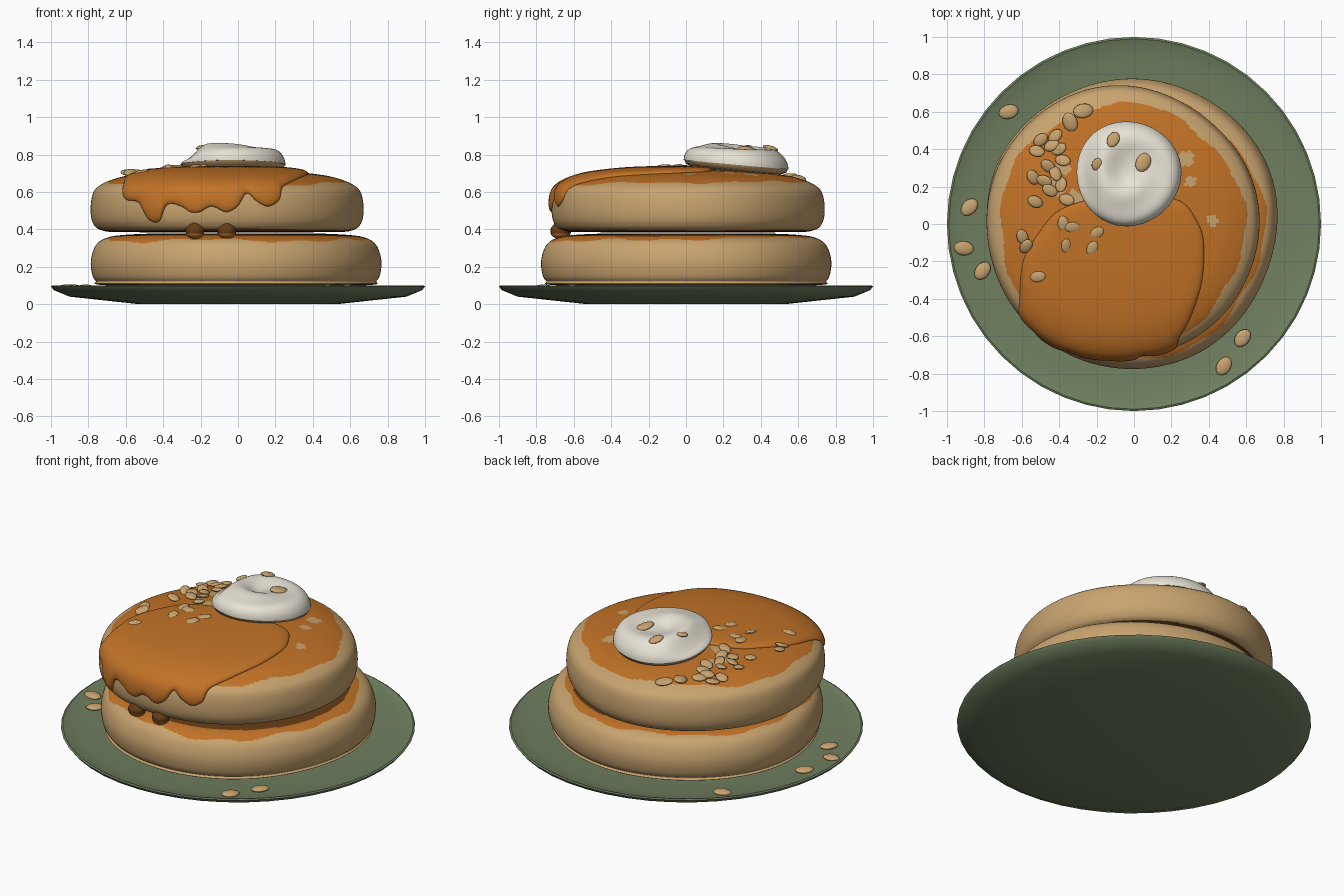
import bpy, bmesh, math, random
from math import sin, cos, pi, radians, hypot, atan2, exp
from mathutils import Vector, Matrix, Euler

if "Cube" in bpy.data.objects:
    bpy.data.objects.remove(bpy.data.objects["Cube"])
random.seed(4)


def material(name, color):
    mat = bpy.data.materials.new(name)
    mat.use_nodes = True
    mat.diffuse_color = (*color, 1)
    mat.node_tree.nodes["Principled BSDF"].inputs["Base Color"].default_value = (*color, 1)
    return mat


golden = material("golden_batter", (0.58, 0.37, 0.16))
amber = material("amber_syrup", (0.54, 0.17, 0.02))
brown = material("dark_brown", (0.13, 0.045, 0.008))
white = material("whipped_white", (0.83, 0.79, 0.69))
green = material("sage_green", (0.16, 0.215, 0.115))


def finish(name, bm, mats, rule=None, sharp=60):
    """Turn a bmesh into a smooth object, colouring faces by a rule."""
    bmesh.ops.recalc_face_normals(bm, faces=bm.faces)
    if rule:
        for face in bm.faces:
            face.material_index = rule(face.calc_center_median())
    mesh = bpy.data.meshes.new(name)
    bm.to_mesh(mesh)
    bm.free()
    for mat in mats:
        mesh.materials.append(mat)
    mesh.shade_smooth()
    mesh.set_sharp_from_angle(angle=radians(sharp))
    obj = bpy.data.objects.new(name, mesh)
    bpy.context.collection.objects.link(obj)
    return obj


def loft(name, rows, mats, rule=None, sharp=60, cap_end=True):
    """Bridge a list of closed rings of points."""
    bm = bmesh.new()
    rings = [[bm.verts.new(p) for p in row] for row in rows]
    for a, b in zip(rings, rings[1:]):
        for i in range(len(a)):
            k = (i + 1) % len(a)
            bm.faces.new((a[i], a[k], b[k], b[i]))
    bm.faces.new(rings[0])
    if cap_end:
        bm.faces.new(rings[-1])
    return finish(name, bm, mats, rule, sharp)


def spline(points, steps, closed=False):
    """Catmull-Rom curve through 2D points."""
    pts = [Vector(p) for p in points]
    n = len(pts)
    get = (lambda j: pts[j % n]) if closed else (lambda j: pts[max(0, min(n - 1, j))])
    out = []
    for i in range(n if closed else n - 1):
        a, b, c, d = (get(i + j) for j in (-1, 0, 1, 2))
        for k in range(steps):
            t = k / steps
            out.append(b + (c - a) * t / 2 + (a * 2 - b * 5 + c * 4 - d) * t * t / 2
                       + (b * 3 - a - c * 3 + d) * t ** 3 / 2)
    return out if closed else out + [pts[-1]]


def angles(count):
    return [2 * pi * i / count for i in range(count)]


class Pancake:
    """Round cake whose surface can be walked by distance from its centre."""

    def __init__(self, center, profile, phase):
        self.center, self.phase = center, phase
        self.curve = spline(profile, 10)
        self.length = [0]
        for a, b in zip(self.curve, self.curve[1:]):
            self.length.append(self.length[-1] + (b - a).length)

    def place(self, r, z, a):
        r *= 1 + 0.01 * sin(3 * a + self.phase) + 0.005 * sin(5 * a)
        return Vector((self.center[0] + r * cos(a), self.center[1] + r * sin(a), z))

    def surface(self, x, y, lift):
        rho, a = hypot(x, y), atan2(y, x)
        i = next((i for i, s in enumerate(self.length) if s > rho), len(self.length) - 1)
        p, q = self.curve[i - 1], self.curve[i]
        t = (rho - self.length[i - 1]) / (self.length[i] - self.length[i - 1])
        tangent = (q - p).normalized()
        spot = p.lerp(q, t) + Vector((-tangent.y, tangent.x)) * lift
        return self.place(spot.x, spot.y, a)

    def build(self, name, rule):
        rows = [[self.place(max(p.x, 0.005), p.y, a) for a in angles(144)] for p in self.curve]
        return loft(name, rows, [golden, amber, brown], rule)


# Plate
plate_profile = [(0.01, 0), (0.53, 0), (0.9, 0.04), (0.985, 0.075), (1, 0.095), (0.99, 0.1),
                 (0.97, 0.092), (0.88, 0.08), (0.6, 0.065), (0.01, 0.065)]
loft("plate", [[(r * cos(a), r * sin(a), z) for a in angles(48)] for r, z in plate_profile],
     [green], sharp=40)

# Pancakes, with soaked tops painted by distance from the centre
lower = Pancake((-0.01, 0.005), [(0, 0.378), (0.4, 0.378), (0.6, 0.37), (0.69, 0.355), (0.745, 0.32),
                                 (0.773, 0.25), (0.773, 0.18), (0.75, 0.125), (0.68, 0.1), (0, 0.085)], 0)
upper = Pancake((-0.065, 0.005), [(0, 0.72), (0.3, 0.712), (0.5, 0.692), (0.6, 0.67), (0.68, 0.635),
                                  (0.718, 0.59), (0.73, 0.5), (0.715, 0.43), (0.67, 0.395),
                                  (0.55, 0.385), (0, 0.385)], 2)
bare_spots = [(-0.32, 0.13, 0.05), (0.42, 0.02, 0.03), (0.28, 0.35, 0.04), (0.3, 0.23, 0.03),
              (0.46, 0.49, 0.06), (-0.42, 0.2, 0.05), (-0.38, 0.3, 0.04)]


def soaked(c, center, edge):
    x, y = c.x - center[0], c.y - center[1]
    a = atan2(y, x)
    return hypot(x, y) < edge - 0.02 * sin(a) + 0.012 * sin(5 * a + 1) + 0.008 * sin(13 * a)


def lower_rule(c):
    if c.z < 0.3:
        return 0
    if hypot(c.x, c.y) < 0.64:
        return 2
    return int(soaked(c, lower.center, 0.705))


def upper_rule(c):
    if c.z < 0.42:
        return 2 if hypot(c.x - upper.center[0], c.y) < 0.68 else 0
    if c.z < 0.55 or any(hypot(c.x - x, c.y - y) < r for x, y, r in bare_spots):
        return 0
    return int(soaked(c, upper.center, 0.655))


lower.build("lower_pancake", lower_rule)
upper.build("upper_pancake", upper_rule)

# Syrup sheet: outline as (degrees, distance along the surface)
outline = [(-143, .69), (-137, .78), (-129, .8), (-124, .89), (-119, .9), (-115, .81), (-109, .82),
           (-105, .85), (-101, .85), (-96, .82), (-90, .85), (-85, .82), (-81, .75), (-77, .79),
           (-72, .82), (-67, .79), (-64, .71), (-54, .63), (-36, .53), (-14, .45), (1, .4), (21, .33),
           (51, .18), (136, .19), (168, .34), (185, .44), (201, .57)]
edge = spline([(d * cos(radians(a)), d * sin(radians(a))) for a, d in outline], 6, True)
pool = Vector((0, -0.3))
rows = []
for i in range(1, 31):
    u = sin(i / 30 * pi / 2)
    rows.append([upper.surface(*pool.lerp(p, u), 0.022 * (1 - u ** 16) ** 0.5) for p in edge])
rows.append([upper.surface(*pool.lerp(p, 0.99), -0.01) for p in edge])
loft("syrup_sheet", rows, [amber], cap_end=False)

# Two hanging drips ending in blobs
drip = spline([(0.022, 0.51), (0.024, 0.46), (0.03, 0.43), (0.05, 0.4), (0.042, 0.365), (0.008, 0.348)], 5)
for name, x, y in (("left_drip", -0.06, -0.675), ("right_drip", -0.23, -0.665)):
    loft(name, [[(x + p.x * cos(a), y + p.x * sin(a), p.y) for a in angles(20)] for p in drip],
         [amber, brown], lambda c: int(0.375 < c.z < 0.44))

# Whipped cream dollop with a swirled, hollow crown
cream_x, cream_y, cream_r = -0.03, 0.27, 0.28


def cream_point(u, a, under=None):
    r = cream_r * u * (1 + 0.015 * sin(3 * a + 1))
    x, y = r * cos(a), r * sin(a)
    base = 0.715 - 0.09 * y
    if under is not None:
        return Vector((cream_x + x, cream_y + y, base + under))
    t = max(0, min(1, (-0.13 - x) / 0.13))
    dome = 0.1 * max(0, 1 - u ** 5) ** 0.5 * (1 - 0.6 * t * t * (3 - 2 * t))
    dome -= 0.03 * exp(-(u / 0.3) ** 2)
    dome += 0.05 * u * (1 - u) * sin(a + 6 * u + 1.5)
    return Vector((cream_x + x, cream_y + y, base + 0.03 + dome))


rows = [[cream_point(max(0.02, sin(i / 28 * pi / 2)), a) for a in angles(64)] for i in range(29)]
loft("whipped_cream", rows, [white])
rim = [(0.99, 0.032), (0.96, 0.012), (0.85, 0), (0.5, -0.01)]
loft("cream_base", [[cream_point(u, a, z) for a in angles(64)] for u, z in rim], [golden])

# Nut flakes
nuts = bmesh.new()


def add_nut(spot, size, tilt=0.35, turn=None):
    turn = random.uniform(0, pi) if turn is None else turn
    spin = Euler((random.uniform(-tilt, tilt), random.uniform(-tilt, tilt), turn)).to_matrix().to_4x4()
    shape = Matrix.Diagonal((size, size * 0.72, size * 0.28, 1))
    bmesh.ops.create_uvsphere(nuts, u_segments=14, v_segments=8, radius=1,
                              matrix=Matrix.Translation(spot) @ spin @ shape)


cluster = [(-.42, .47), (-.44, .42), (-.52, .39), (-.5, .45), (-.4, .4), (-.38, .34), (-.46, .31),
           (-.42, .27), (-.48, .23), (-.54, .25), (-.39, .21), (-.53, .12), (-.36, .13), (-.45, .18),
           (-.6, -.07), (-.58, -.12), (-.51, -.28), (-.38, 0), (-.33, -.02), (-.2, -.05),
           (-.22, -.13), (-.36, -.12), (-.27, .6), (-.34, .54)]
for x, y in cluster:
    big = y > 0.5
    lift = 0.012 if y > 0.05 else 0.018
    add_nut(upper.surface(x - upper.center[0], y - upper.center[1], lift), 0.055 if big else 0.043)
for x, y, turn in ((-.67, .6, .3), (-.88, .09, .8), (-.91, -.13, -.1), (-.81, -.25, .9),
                   (.58, -.61, .9), (.48, -.76, 1)):
    add_nut((x, y, 0.09), 0.053, 0.05, turn)
for x, y, size in ((-.11, .45, .045), (.05, .33, .055), (-.2, .32, .035)):
    dx, dy = x - cream_x, y - cream_y
    add_nut(cream_point(hypot(dx, dy) / cream_r, atan2(dy, dx)) + Vector((0, 0, 0.005)), size, 0.3, 1.1)
finish("nut_flakes", nuts, [golden])
